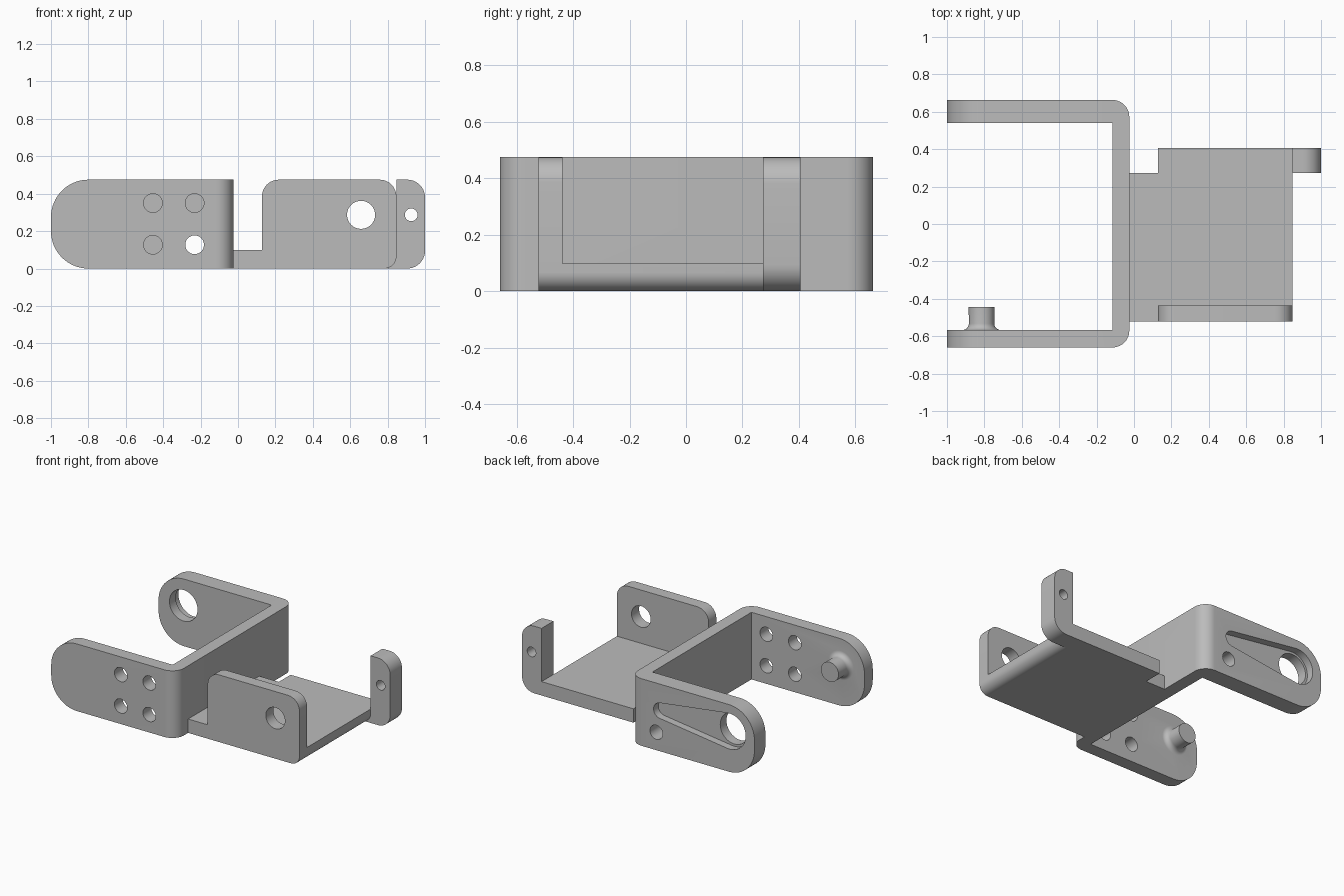
import bpy, bmesh, math
from mathutils import Vector

if "Cube" in bpy.data.objects:
    bpy.data.objects.remove(bpy.data.objects["Cube"])

metal = bpy.data.materials.new("plain grey metal")
metal.diffuse_color = (0.5, 0.5, 0.5, 1)
metal.use_nodes = True
metal.node_tree.nodes["Principled BSDF"].inputs["Base Color"].default_value = metal.diffuse_color
H, AXIS = 0.475, 0.287      # bracket height, height of the hinge axis


def rounded(corners, steps=10):
    """Turn (x, y[, radius]) corners into an outline with rounded corners."""
    out, n = [], len(corners)
    for i, c in enumerate(corners):
        p = Vector(c[:2])
        if len(c) < 3:
            out.append(p)
            continue
        a = (Vector(corners[i - 1][:2]) - p).normalized()
        b = (Vector(corners[(i + 1) % n][:2]) - p).normalized()
        centre = p + (a + b) * c[2]          # all rounded corners are square
        for k in range(steps + 1):
            t = math.pi / 2 * k / steps
            out.append(centre - b * c[2] * math.cos(t) - a * c[2] * math.sin(t))
    return out


def extrude(name, outline, lo, hi, axis):
    """Extrude an XY outline along z, or an XZ outline along y."""
    def put(p, d):
        return (p[0], p[1], d) if axis == 'z' else (p[0], d, p[1])
    bm = bmesh.new()
    low = [bm.verts.new(put(p, lo)) for p in outline]
    top = [bm.verts.new(put(p, hi)) for p in outline]
    bm.faces.new(low)
    bm.faces.new(top[::-1])
    for i in range(len(low)):
        j = (i + 1) % len(low)
        bm.faces.new((low[j], low[i], top[i], top[j]))
    bmesh.ops.recalc_face_normals(bm, faces=bm.faces)
    return to_object(name, bm)


def to_object(name, bm):
    me = bpy.data.meshes.new(name)
    bm.to_mesh(me)
    bm.free()
    me.materials.append(metal)
    ob = bpy.data.objects.new(name, me)
    bpy.context.collection.objects.link(ob)
    return ob


def circle(x, z, r, n=40):
    return [(x + r * math.cos(2 * math.pi * k / n),
             z + r * math.sin(2 * math.pi * k / n)) for k in range(n)]


def combine(ob, other, operation):
    """Apply a boolean and discard the second object."""
    mod = ob.modifiers.new("boolean", 'BOOLEAN')
    mod.operation, mod.object, mod.solver = operation, other, 'EXACT'
    bpy.context.view_layer.objects.active = ob
    bpy.ops.object.modifier_apply(modifier=mod.name)
    bpy.data.objects.remove(other)


def drill(ob, x, z, r, lo, hi):
    combine(ob, extrude("cutter", circle(x, z, r), lo, hi, 'y'), 'DIFFERENCE')


# Fork: bent strip with two arms, ends rounded
fork = extrude("fork_bracket", rounded([
    (-1, -0.66), (-0.025, -0.66, 0.09), (-0.025, 0.663, 0.09), (-1, 0.663),
    (-1, 0.54), (-0.115, 0.54), (-0.115, -0.567), (-1, -0.567)]), 0, H, 'z')
combine(fork, extrude("trim", rounded([
    (-1, 0, 0.2), (0.2, 0), (0.2, H), (-1, H, 0.2)], 16), -1, 1, 'y'), 'INTERSECT')

# Four screw holes in the front arm, one continued in the back arm
for x in (-0.455, -0.232):
    for z in (0.127, 0.35):
        drill(fork, x, z, 0.05, -0.8, -0.4)
drill(fork, -0.232, 0.127, 0.05, 0.4, 0.8)

# Tapered recess on the outside of the back arm, with a through hole
x1, r1, x2, r2 = -0.805, 0.126, -0.265, 0.055
lean = math.acos((r1 - r2) / (x2 - x1))
slot = []
for k in range(33):
    t = lean + (2 * math.pi - 2 * lean) * k / 32
    slot.append((x1 + r1 * math.cos(t), AXIS + r1 * math.sin(t)))
for k in range(17):
    t = -lean + 2 * lean * k / 16
    slot.append((x2 + r2 * math.cos(t), AXIS + r2 * math.sin(t)))
combine(fork, extrude("cutter", slot, 0.61, 0.8, 'y'), 'DIFFERENCE')
drill(fork, x1, AXIS, 0.11, 0.4, 0.8)

# Pivot pin with a filleted foot, turned around the y axis
bm = bmesh.new()
profile = [(0, -0.59), (0.103, -0.59)]
for k in range(9):
    t = math.pi / 2 * k / 8
    profile.append((0.103 - 0.035 * math.sin(t), -0.532 - 0.035 * math.cos(t)))
profile += [(0.069, -0.443), (0, -0.443)]
verts = [bm.verts.new((-0.815 + r, y, AXIS)) for r, y in profile]
edges = [bm.edges.new(e) for e in zip(verts, verts[1:])]
bmesh.ops.spin(bm, geom=verts + edges, cent=(-0.815, 0, AXIS), axis=(0, 1, 0),
               angle=2 * math.pi, steps=40)
bmesh.ops.remove_doubles(bm, verts=bm.verts, dist=1e-5)
bmesh.ops.recalc_face_normals(bm, faces=bm.faces)
combine(fork, to_object("pin", bm), 'UNION')

# Tray: floor plate with a front wall and two rear tabs
T = 0.098
tray = extrude("tray_bracket", rounded([
    (-0.025, 0), (0.847, 0, 0.065), (0.847, T), (-0.025, T)]), -0.522, 0.405, 'y')
combine(tray, extrude("front_wall", rounded([
    (0.128, 0), (0.847, 0, 0.065), (0.847, H, 0.09), (0.128, H, 0.09)]),
    -0.522, -0.437, 'y'), 'UNION')
combine(tray, extrude("inner_tab", [
    (-0.025, 0), (0.128, 0), (0.128, H), (-0.025, H)], 0.273, 0.405, 'y'), 'UNION')
combine(tray, extrude("outer_tab", rounded([
    (0.6, 0), (1, 0, 0.095), (1, H, 0.095), (0.847, H), (0.847, T), (0.6, T)]),
    0.273, 0.405, 'y'), 'UNION')
drill(tray, 0.658, AXIS, 0.075, -0.7, -0.3)
for x in (0.052, 0.926):
    drill(tray, x, AXIS, 0.034, 0.2, 0.5)

# Smooth the bends and holes, keep the edges sharp
for ob in (fork, tray):
    ob.select_set(True)
bpy.context.view_layer.objects.active = fork
bpy.ops.object.shade_smooth_by_angle(angle=math.radians(30))
